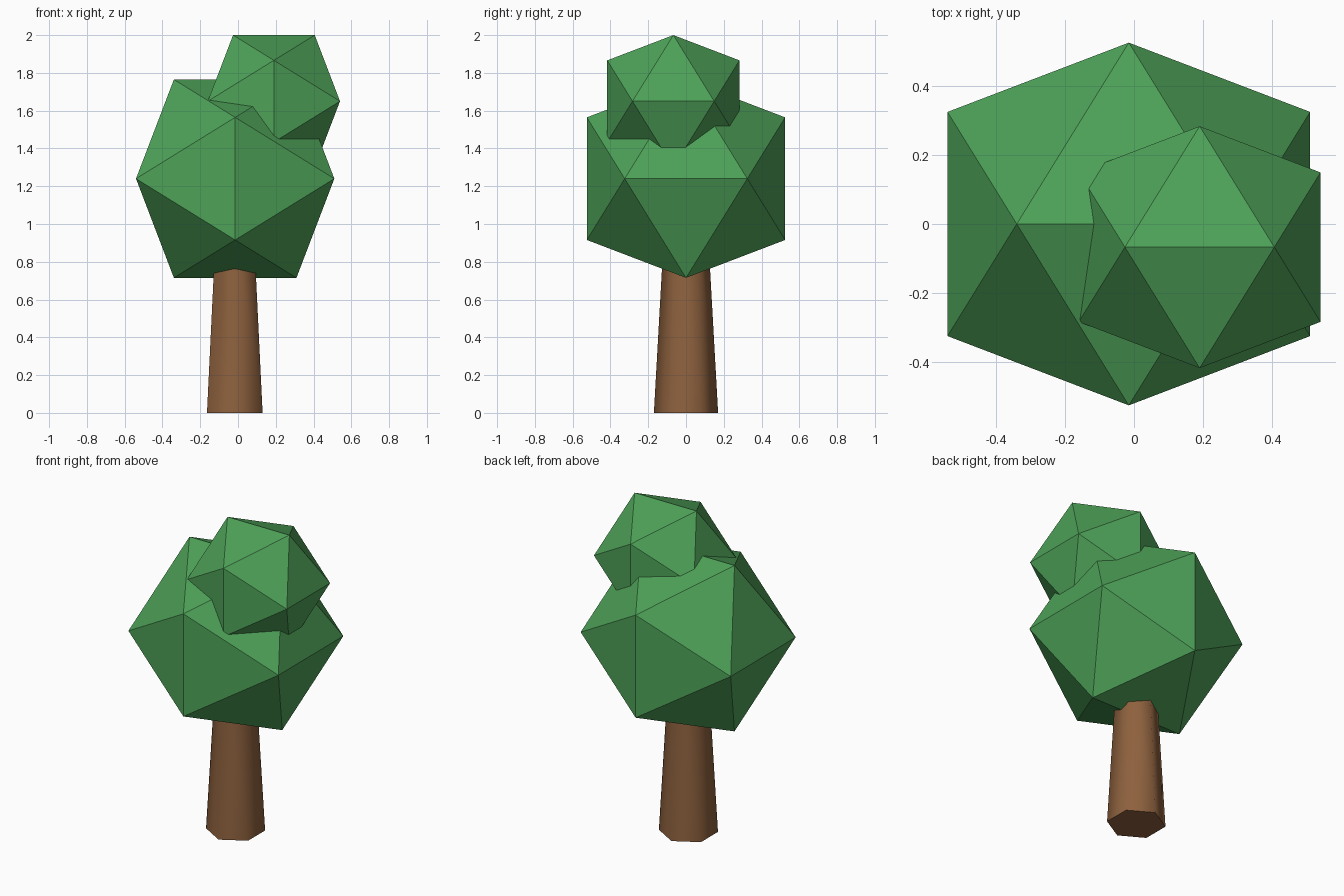
import bpy
import bmesh
import math
from mathutils import Vector

cube = bpy.data.objects.get("Cube")
if cube:
    bpy.data.objects.remove(cube, do_unlink=True)


def make_material(name, rgb):
    mat = bpy.data.materials.new(name)
    mat.use_nodes = True
    mat.diffuse_color = (*rgb, 1)
    mat.node_tree.nodes["Principled BSDF"].inputs["Base Color"].default_value = (*rgb, 1)
    return mat


leaf_green = make_material("leaf green", (0.076, 0.36, 0.098))
bark_brown = make_material("bark brown", (0.27, 0.12, 0.048))


def add_foliage(name, center, reach):
    """Faceted icosahedron whose edges lie along the axes, reaching `reach` on each axis."""
    short = reach / ((1 + math.sqrt(5)) / 2)
    bm = bmesh.new()
    for a in (-short, short):
        for b in (-reach, reach):
            for co in ((b, a, 0), (0, b, a), (a, 0, b)):
                bm.verts.new(co)
    bmesh.ops.convex_hull(bm, input=bm.verts)
    bmesh.ops.recalc_face_normals(bm, faces=bm.faces)
    mesh = bpy.data.meshes.new(name)
    bm.to_mesh(mesh)
    bm.free()
    mesh.materials.append(leaf_green)
    obj = bpy.data.objects.new(name, mesh)
    obj.location = Vector(center)
    bpy.context.collection.objects.link(obj)
    return obj


# Leaf clumps
add_foliage("large_foliage", (-0.015, 0, 1.24), 0.525)
add_foliage("small_foliage", (0.19, -0.067, 1.65), 0.35)

# Tapered six-sided trunk, its top hidden inside the large foliage
height = 1.0
bpy.ops.mesh.primitive_cone_add(vertices=6, radius1=0.17, radius2=0.114, depth=height,
                                location=(-0.017, 0, height / 2))
trunk = bpy.context.object
trunk.name = "trunk"
trunk.data.materials.append(bark_brown)
bpy.ops.object.shade_smooth_by_angle(angle=math.radians(70))
